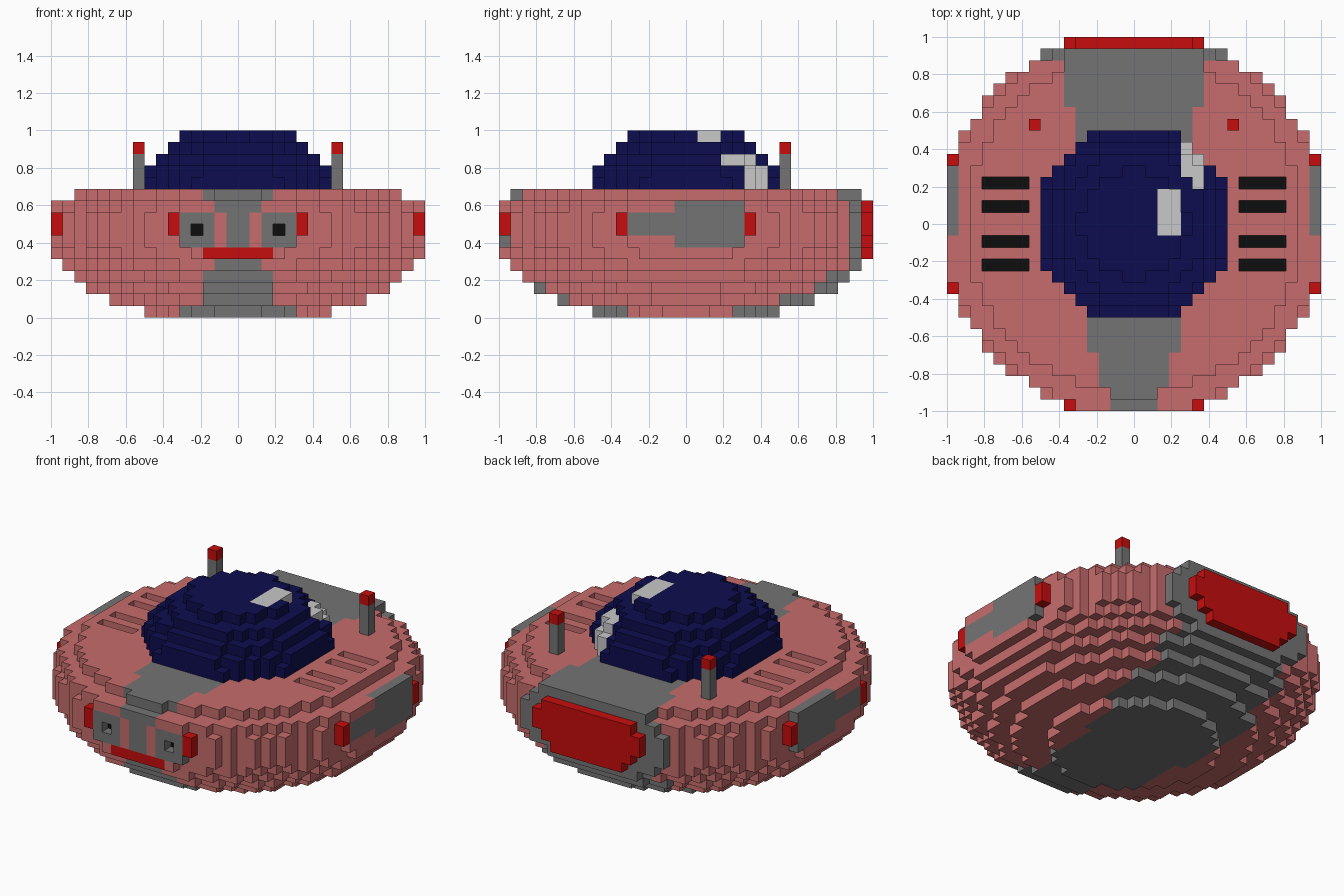
import bpy
import bmesh

U = 1 / 16  # edge of one block

cube = bpy.data.objects.get("Cube")
if cube:
    bpy.data.objects.remove(cube, do_unlink=True)

COLOURS = {
    "pink": (0.57, 0.15, 0.15),
    "grey": (0.175, 0.175, 0.178),
    "red": (0.57, 0.004, 0.004),
    "navy": (0.004, 0.004, 0.08),
    "black": (0.004, 0.004, 0.004),
    "light_grey": (0.58, 0.58, 0.58),
}
NAMES = list(COLOURS)


def make_material(name):
    mat = bpy.data.materials.new(name)
    mat.use_nodes = True
    rgba = (*COLOURS[name], 1)
    mat.diffuse_color = rgba
    bsdf = next(n for n in mat.node_tree.nodes if n.type == "BSDF_PRINCIPLED")
    bsdf.inputs["Base Color"].default_value = rgba
    bsdf.inputs["Roughness"].default_value = 0.8
    return mat


MATERIALS = [make_material(n) for n in NAMES]


def discs(radii, first_layer, paint):
    """Stack block discs of the given radii; paint gives each block's colour."""
    cells = {}
    for layer, radius in enumerate(radii, first_layer):
        for i in range(-16, 16):
            for j in range(-16, 16):
                x, y = i + 0.5, j + 0.5
                if x * x + y * y <= radius * radius:
                    cells[i, j, layer] = paint(x, y, layer)
    return cells


# Saucer hull colours, by position
def front_colour(ax, layer):
    if layer == 5:
        return "red" if ax < 3 else "pink"          # mouth bar
    if layer == 9:
        return "grey" if ax < 2 else "pink"
    if ax > 5:
        return "red" if layer in (7, 8) else "pink"  # side lamps
    return "pink" if 1 < ax < 2 else "grey"          # nose and eye plates


def side_colour(y, layer):
    if 5 < abs(y) < 6 and layer in (7, 8):
        return "red"
    if -1 < y < 5 or (-5 < y < 0 and layer in (7, 8)):
        return "grey"
    return "pink"


def hull_colour(x, y, layer):
    ax = abs(x)
    if layer == 10:                                  # deck strips
        if y > 0:
            half = 6 if y > 10 else 5
        else:
            half = 4 if y > -11 else 3
        return "grey" if ax < half else "pink"
    if layer < 5:                                    # keel strip
        half = (6, 7, 6, 7, 6)[layer] if y > 0 else (5, 3, 3, 3, 2)[layer]
        return "grey" if ax < half else "pink"
    if y > 15:
        return "red"                                 # rear panel
    if y > 14:
        return "grey" if ax < 8 else "pink"          # rear panel frame
    if y < -15:
        return front_colour(ax, layer)
    if ax > 15 and layer > 5:
        return side_colour(y, layer)
    if y < -14 and layer in (5, 9) and ax < 2:
        return "grey"
    return "pink"


HULL_RADII = (7.75, 10.9, 12.9, 14.3, 15.3, 16, 16.37, 16.48, 16.48, 16.25, 14.4)
hull = discs(HULL_RADII, 0, hull_colour)

# Deck extensions at front and rear
for i in range(-2, 2):
    hull[i, -15, 10] = "grey"
for i in range(-6, 6):
    for j in (13, 14):
        hull[i, j, 10] = "grey"

# Recessed eyes and deck vents with black floors
for i in (-4, 3):
    del hull[i, -16, 7]
    hull[i, -15, 7] = "black"
for i in range(9, 13):
    for side in (i, -i - 1):
        for j in (-4, -2, 1, 3):
            del hull[side, j, 10]
            hull[side, j, 9] = "black"


# Dome with glints
def dome_colour(x, y, layer):
    if layer == 15 and 2 < x < 4 and -1 < y < 3:
        return "light_grey"
    if layer == 13 and x > 4 and 3 < y < 6:
        return "light_grey"
    if layer < 13 and x > 4 and 5 < y < 7:
        return "light_grey"
    return "navy"


dome = discs((8.4, 8.1, 7.14, 6.1, 4.7), 11, dome_colour)


# Antennae
def antenna(i):
    return {(i, 8, k): "red" if k == 14 else "grey" for k in range(11, 15)}


PARTS = {
    "saucer_hull": hull,
    "dome": dome,
    "left_antenna": antenna(8),
    "right_antenna": antenna(-9),
}
FILLED = set().union(*PARTS.values())


def build(name, cells):
    """Make a mesh from the exposed block faces."""
    bm = bmesh.new()
    verts = {}

    def vert(p):
        if p not in verts:
            verts[p] = bm.verts.new([c * U for c in p])
        return verts[p]

    for cell, colour in cells.items():
        for axis in range(3):
            for step in (0, 1):
                other = list(cell)
                other[axis] += 2 * step - 1
                if tuple(other) in FILLED:
                    continue
                b, c = (axis + 1) % 3, (axis + 2) % 3
                corners = []
                for db, dc in ((0, 0), (1, 0), (1, 1), (0, 1)):
                    p = list(cell)
                    p[axis] += step
                    p[b] += db
                    p[c] += dc
                    corners.append(vert(tuple(p)))
                face = bm.faces.new(corners if step else corners[::-1])
                face.material_index = NAMES.index(colour)

    mesh = bpy.data.meshes.new(name)
    bm.to_mesh(mesh)
    bm.free()
    for mat in MATERIALS:
        mesh.materials.append(mat)
    bpy.context.collection.objects.link(bpy.data.objects.new(name, mesh))


for part_name, part_cells in PARTS.items():
    build(part_name, part_cells)
